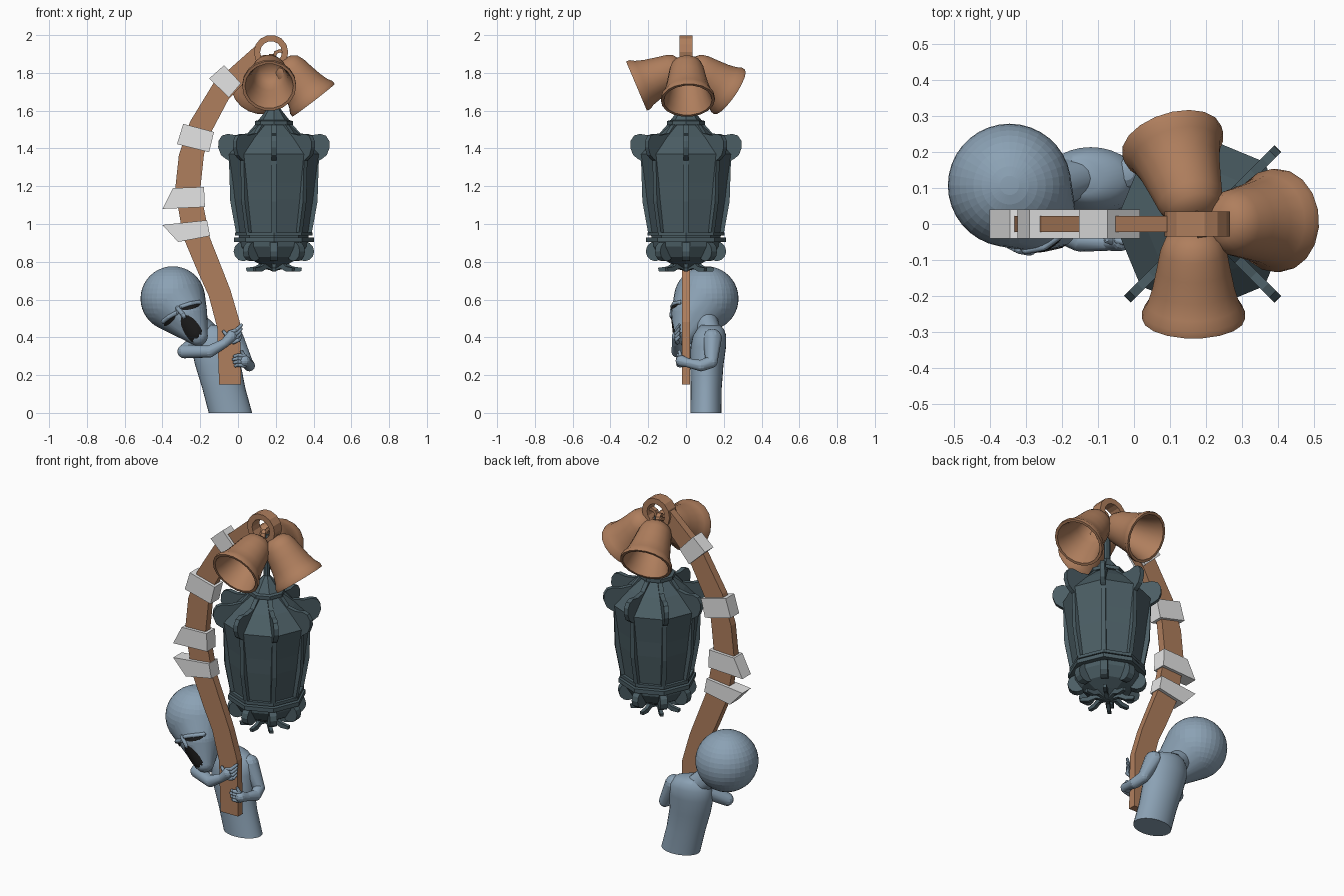
import bpy, bmesh, math
from mathutils import Vector, Matrix
from mathutils.bvhtree import BVHTree

if "Cube" in bpy.data.objects:
    bpy.data.objects.remove(bpy.data.objects["Cube"])


def material(name, rgb):
    m = bpy.data.materials.new(name)
    m.diffuse_color = (*rgb, 1)
    m.use_nodes = True
    m.node_tree.nodes["Principled BSDF"].inputs["Base Color"].default_value = m.diffuse_color
    return m


COPPER = material("copper_wood", (0.43, 0.21, 0.11))
SLATE = material("dark_slate", (0.07, 0.11, 0.127))
GHOST = material("pale_blue", (0.26, 0.36, 0.46))
WHITE = material("light_grey", (0.78, 0.78, 0.78))
BLACK = material("near_black", (0.012, 0.012, 0.012))
ID = Matrix.Identity(4)


def finish(name, bm, mat, smooth=None, normals=True):
    if normals:
        bmesh.ops.recalc_face_normals(bm, faces=bm.faces)
    me = bpy.data.meshes.new(name)
    bm.to_mesh(me)
    bm.free()
    me.materials.append(mat)
    if smooth:
        me.shade_smooth()
        me.set_sharp_from_angle(angle=math.radians(smooth))
    ob = bpy.data.objects.new(name, me)
    bpy.context.collection.objects.link(ob)
    return ob


def prism(bm, pts, half, mat=ID):
    """Extrude an x-z outline to +-half in y."""
    a = [bm.verts.new(mat @ Vector((x, -half, z))) for x, z in pts]
    b = [bm.verts.new(mat @ Vector((x, half, z))) for x, z in pts]
    bm.faces.new(a)
    bm.faces.new(b[::-1])
    for i in range(len(pts)):
        j = (i + 1) % len(pts)
        bm.faces.new((a[i], b[i], b[j], a[j]))


def lathe(bm, prof, n, mat=ID, closed=False):
    """Spin an r-z profile about z; closed joins last point to first."""
    rings = [[bm.verts.new(mat @ Vector((r * math.cos(k * math.tau / n),
                                         r * math.sin(k * math.tau / n), z)))
              for k in range(n)] for r, z in prof]
    pairs = list(zip(rings, rings[1:])) + ([(rings[-1], rings[0])] if closed else [])
    for p, q in pairs:
        for k in range(n):
            m = (k + 1) % n
            bm.faces.new((p[k], p[m], q[m], q[k]))
    if not closed:
        bm.faces.new(rings[0])
        bm.faces.new(rings[-1])


def hull(bm, balls, seg=16):
    """Convex skin over a set of (x, y, z, r) balls."""
    t = bmesh.new()
    for x, y, z, r in balls:
        bmesh.ops.create_uvsphere(t, u_segments=seg, v_segments=seg // 2 + 2, radius=r,
                                  matrix=Matrix.Translation((x, y, z)))
    res = bmesh.ops.convex_hull(t, input=t.verts)
    junk = {v for v in res["geom_interior"] + res["geom_unused"]
            if isinstance(v, bmesh.types.BMVert)}
    bmesh.ops.delete(t, geom=list(junk), context='VERTS')
    me = bpy.data.meshes.new("tmp")
    t.to_mesh(me)
    t.free()
    bm.from_mesh(me)
    bpy.data.meshes.remove(me)


def limb(bm, balls, seg=12):
    for p, q in zip(balls, balls[1:]):
        hull(bm, (p, q), seg)


# Curved wooden pole
left = [(-.10, .15), (-.11, .45), (-.155, .62), (-.21, .74), (-.29, .93), (-.333, 1.18),
        (-.313, 1.365), (-.255, 1.54), (-.13, 1.745), (.095, 1.945)]
right = [(.016, .15), (.01, .48), (-.04, .65), (-.075, .74), (-.15, .93), (-.20, 1.18),
         (-.18, 1.37), (-.14, 1.49), (-.05, 1.66), (.11, 1.83)]
bm = bmesh.new()
prism(bm, left + right[::-1], 0.022)
finish("pole", bm, COPPER)

# Bands wrapped round the pole
bands = [[(-.153, 1.77), (-.074, 1.84), (.016, 1.745), (-.048, 1.67)],
         [(-.29, 1.53), (-.127, 1.487), (-.153, 1.38), (-.323, 1.423)],
         [(-.344, 1.19), (-.18, 1.196), (-.175, 1.09), (-.40, 1.08)],
         [(-.40, .995), (-.164, 1.02), (-.148, .937), (-.317, .905)]]
for i, pts in enumerate(bands):
    bm = bmesh.new()
    prism(bm, pts, 0.04)
    finish(f"pole_band_{i + 1}", bm, WHITE)

# Ring at the tip of the pole
bm = bmesh.new()
lathe(bm, [(.058, -.035), (.091, -.035), (.091, .035), (.058, .035)], 14,
      Matrix.Translation((.175, 0, 1.91)) @ Matrix.Rotation(math.pi / 2, 4, 'X'), True)
finish("top_ring", bm, COPPER)

# Three hollow bells, each with a crown loop
bell_profile = [(.012, 0), (.05, .008), (.078, .03), (.092, .065), (.102, .12), (.114, .18),
                (.128, .225), (.143, .25), (.143, .27), (.128, .27), (.115, .235),
                (.1, .18), (.088, .12), (.076, .065), (.05, .035), (.01, .028)]
bells = [("right", (.40, .01, 1.655), (.61, .03, -.79)),
         ("front", (.165, -.262, 1.73), (0, -.92, -.39)),
         ("back", (.105, .23, 1.70), (-.25, .80, -.55))]
for name, mouth, d in bells:
    d = Vector(d).normalized()
    apex = Vector(mouth) - d * .27
    bm = bmesh.new()
    lathe(bm, bell_profile, 18, Matrix.Translation(apex) @ d.to_track_quat('Z', 'Y').to_matrix().to_4x4())
    finish("bell_" + name, bm, COPPER, 40)
    bm = bmesh.new()
    axis = d.cross(Vector((0, 0, 1)))
    lathe(bm, [(.022, -.012), (.04, -.012), (.04, .012), (.022, .012)], 8,
          Matrix.Translation(apex - d * .022) @ axis.to_track_quat('Z', 'Y').to_matrix().to_4x4(), True)
    finish("bell_loop_" + name, bm, COPPER)

# Eight-sided lantern
C = Matrix.Translation((.19, 0, 0))
bm = bmesh.new()
lathe(bm, [(.03, .765), (.08, .79), (.145, .825), (.18, .88), (.185, .95), (.212, 1.13),
           (.222, 1.22), (.243, 1.37), (.16, 1.46), (.08, 1.53)], 8, C)
finish("lantern_body", bm, SLATE)
bm = bmesh.new()
lathe(bm, [(.1, 1.525), (.1, 1.545), (.082, 1.55), (.035, 1.61), (.018, 1.63), (.018, 1.88)], 8, C)
finish("lantern_cap", bm, SLATE)
for i, (z, h, r) in enumerate([(.905, .024, .212), (.938, .018, .205)]):
    bm = bmesh.new()
    lathe(bm, [(r, z), (r, z + h)], 8, C)
    finish(f"lantern_base_ring_{i + 1}", bm, SLATE)

# Lantern ribs, lower scrolls and bottom spikes, eight of each
rib = [(.075, 1.53), (.1, 1.525), (.14, 1.48), (.2, 1.47), (.245, 1.477), (.275, 1.468), (.293, 1.44),
       (.295, 1.405), (.28, 1.365), (.255, 1.345), (.238, 1.335), (.236, 1.28), (.231, 1.12),
       (.2, .95), (.15, .94), (.15, 1.36), (.06, 1.46)]
scroll = [(.163 + .05 * math.cos(a * math.tau / 12), .855 + .052 * math.sin(a * math.tau / 12))
          for a in range(12)]
spike = [(0, .81), (.06, .80), (.10, .775), (.148, .768), (.145, .75), (.10, .748), (.06, .765), (0, .75)]
for name, pts, half in (("rib", rib, .013), ("scroll", scroll, .02), ("spike", spike, .01)):
    bm = bmesh.new()
    for k in range(8):
        prism(bm, pts, half, C @ Matrix.Rotation(k * math.pi / 4, 4, 'Z'))
    finish(f"lantern_{name}s", bm, SLATE)

# Figure: leaning torso, lofted from ellipses (x, y, z, rx, ry)
bm = bmesh.new()
rings = []
for x, y, z, rx, ry in [(-.04, .105, 0, .115, .082), (-.075, .107, .13, .114, .082),
                        (-.105, .11, .25, .121, .088), (-.118, .118, .35, .132, .094),
                        (-.12, .125, .41, .128, .088), (-.13, .13, .445, .1, .07),
                        (-.15, .13, .465, .06, .05)]:
    rings.append([bm.verts.new((x + rx * math.cos(k * math.tau / 28),
                                y + ry * math.sin(k * math.tau / 28), z)) for k in range(28)])
for p, q in zip(rings, rings[1:]):
    for k in range(28):
        bm.faces.new((p[k], p[k - 1], q[k - 1], q[k]))
bm.faces.new(rings[0])
bm.faces.new(rings[-1])
finish("torso", bm, GHOST, 50)

# Neck
bm = bmesh.new()
limb(bm, [(-.15, .13, .41, .06), (-.25, .1, .5, .065)])
finish("neck", bm, GHOST, 50)

# Egg-shaped head narrowing to the chin
bm = bmesh.new()
hull(bm, [(-.345, .107, .605, .171), (-.275, .035, .525, .112), (-.212, -.012, .407, .052)], 36)
bmesh.ops.recalc_face_normals(bm, faces=bm.faces)
tree = BVHTree.FromBMesh(bm)
finish("head", bm, GHOST, 60)


def on_face(x, z, lift):
    hit = tree.ray_cast(Vector((x, -1, z)), Vector((0, 1, 0)))
    return hit[0] + hit[1] * lift if hit[0] else None


def plate(name, cx, cz, a, b, deg):
    """Thin oval laid on the face."""
    c, s = math.cos(math.radians(deg)), math.sin(math.radians(deg))
    bm = bmesh.new()
    mid = bm.verts.new(on_face(cx, cz, .004))
    prev = None
    for f in (.25, .5, .75, 1):
        ring = []
        for k in range(20):
            u, v = a * f * math.cos(k * math.tau / 20), b * f * math.sin(k * math.tau / 20)
            p = on_face(cx + u * c - v * s, cz + u * s + v * c, .004)
            ring.append(bm.verts.new(p) if p else None)
        for k in range(20):
            vs = (ring[k - 1], ring[k], prev[k], prev[k - 1]) if prev else (ring[k - 1], ring[k], mid)
            if all(vs):
                bm.faces.new(vs)
        prev = ring
    finish(name, bm, BLACK, 60)


plate("mouth", -.242, .44, .09, .042, -57)
plate("eye_right", -.25, .56, .048, .012, 15)
plate("eye_left", -.36, .488, .038, .012, 40)

# Drooping eyelids and nose
for name, path in (("eyelid_right", [(-.30, .562), (-.25, .578), (-.205, .585)]),
                   ("eyelid_left", [(-.395, .485), (-.365, .508), (-.325, .53)]),
                   ("nose", [(-.32, .555), (-.295, .525), (-.285, .51)])):
    bm = bmesh.new()
    limb(bm, [(*on_face(x, z, 0), .012) for x, z in path], 8)
    finish(name, bm, GHOST, 60)

# Arms hugging the pole
bm = bmesh.new()
limb(bm, [(-.20, .10, .385, .045), (-.285, .02, .325, .036), (-.15, -.045, .325, .032),
          (-.07, -.05, .37, .024), (-.035, -.045, .405, .03)])
finish("arm_left", bm, GHOST, 60)
bm = bmesh.new()
limb(bm, [(-.02, .14, .395, .05), (.045, .135, .27, .032), (.06, .08, .25, .03),
          (.05, .01, .265, .024), (.035, -.025, .275, .03)])
finish("arm_right", bm, GHOST, 60)

# Fingers: four per hand and a thumb
bm = bmesh.new()
for k in range(4):
    o = k * .017
    limb(bm, [(-.045 + o * .4, -.045, .425 - o, .011), (-.01 + o * .3, -.052, .438 - o, .010),
              (.018 - o * .1, -.035, .465 - o * 1.2, .008)], 8)
limb(bm, [(-.05, -.05, .40, .011), (-.075, -.045, .43, .009)], 8)
finish("fingers_left", bm, GHOST, 60)
bm = bmesh.new()
for k in range(4):
    o = k * .017
    limb(bm, [(.035, -.03, .302 - o, .011), (.0, -.042, .305 - o, .010),
              (-.025 + abs(k - 1) * .006, -.032, .30 - o, .008)], 8)
limb(bm, [(.035, -.03, .295, .011), (.02, -.035, .325, .009)], 8)
finish("fingers_right", bm, GHOST, 60)
